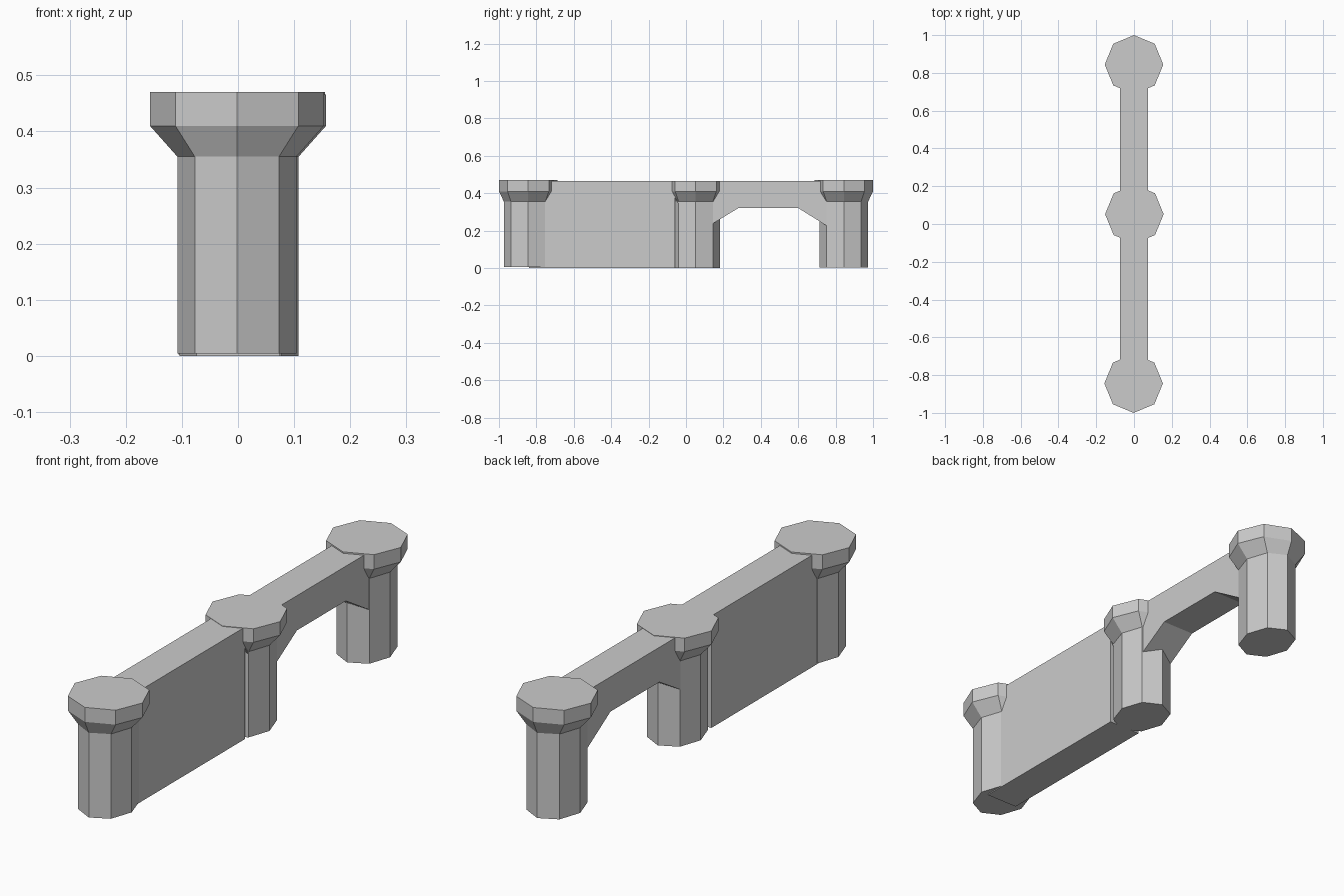
import bpy, bmesh, math

if "Cube" in bpy.data.objects:
    bpy.data.objects.remove(bpy.data.objects["Cube"])


def finish(name, bm):
    bmesh.ops.recalc_face_normals(bm, faces=bm.faces)
    mesh = bpy.data.meshes.new(name)
    bm.to_mesh(mesh)
    bm.free()
    obj = bpy.data.objects.new(name, mesh)
    bpy.context.collection.objects.link(obj)
    return obj


def pillar(name, x, y, bottom, top):
    """Eight-sided shaft flaring into a wider cap: rings of (z, x radius, y radius)."""
    rings = [(bottom, 0.106, 0.13), (0.355, 0.106, 0.13),
             (0.41, 0.155, 0.156), (top, 0.155, 0.156)]
    bm = bmesh.new()
    loops = []
    for z, rx, ry in rings:
        loops.append([bm.verts.new((x + rx * math.cos(i * math.pi / 4),
                                    y + ry * math.sin(i * math.pi / 4), z))
                      for i in range(8)])
    for a, b in zip(loops, loops[1:]):
        for i in range(8):
            j = (i + 1) % 8
            bm.faces.new((a[i], a[j], b[j], b[i]))
    bm.faces.new(loops[0])
    bm.faces.new(loops[-1])
    return finish(name, bm)


def slab(name, profile, half=0.074):
    """Side profile in (y, z) extruded across x."""
    bm = bmesh.new()
    face = bm.faces.new([bm.verts.new((-half, y, z)) for y, z in profile])
    res = bmesh.ops.extrude_face_region(bm, geom=[face])
    verts = [g for g in res["geom"] if isinstance(g, bmesh.types.BMVert)]
    bmesh.ops.translate(bm, verts=verts, vec=(2 * half, 0, 0))
    return finish(name, bm)


# Three pillars
pillar("front_pillar", -0.002, -0.844, 0.004, 0.47)
pillar("middle_pillar", 0.002, 0.052, 0.0, 0.466)
pillar("back_pillar", 0.0, 0.844, 0.002, 0.47)

# Solid wall, stopping just short of the middle pillar's shoulder
slab("solid_wall", [(-0.84, 0), (-0.06, 0), (-0.06, 0.464), (-0.84, 0.464)])

# Open span with chamfered arch underside
slab("arch_span", [(-0.06, 0.464), (-0.06, 0.38), (0.05, 0.18), (0.14, 0.235),
                   (0.28, 0.32), (0.60, 0.32), (0.745, 0.23), (0.84, 0.172),
                   (0.84, 0.464)])
